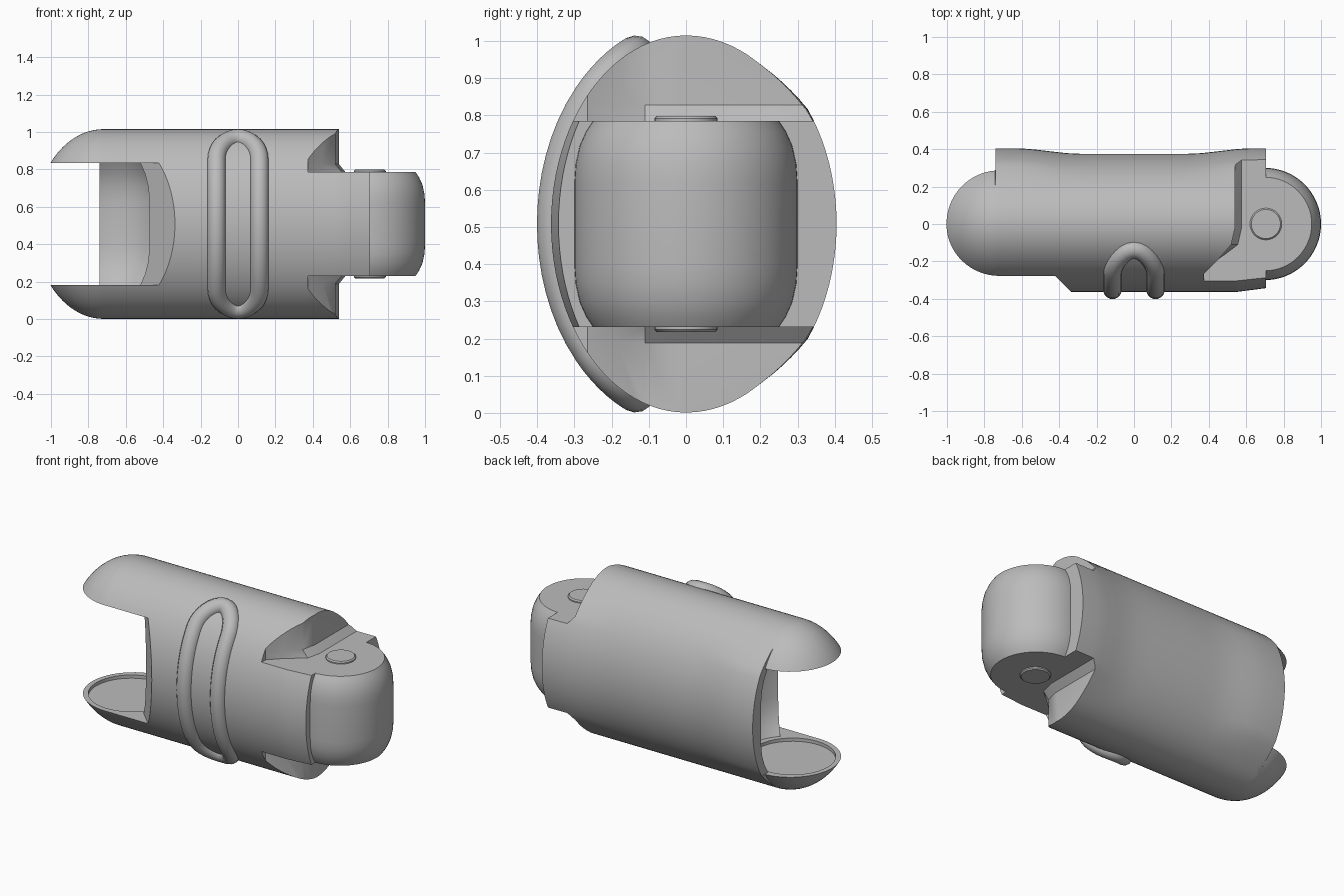
import bpy, bmesh, math

if "Cube" in bpy.data.objects:
    bpy.data.objects.remove(bpy.data.objects["Cube"])

MID, HALF_Z = 0.508, 0.507      # height of the centre line, half height
HALF_FRONT, HALF_BACK = 0.363, 0.375
PRONG_X, KNUCKLE_X = -0.72, 0.70

grey = bpy.data.materials.new("plain grey")
grey.use_nodes = True
grey.diffuse_color = (0.5, 0.5, 0.5, 1)
grey.node_tree.nodes["Principled BSDF"].inputs["Base Color"].default_value = (0.5, 0.5, 0.5, 1)


def loft(name, rings):
    """Closed solid skinned through rings of equal point count."""
    bm = bmesh.new()
    rows = [[bm.verts.new(p) for p in ring] for ring in rings]
    n = len(rows[0])
    for a, b in zip(rows, rows[1:]):
        for i in range(n):
            j = (i + 1) % n
            bm.faces.new((a[i], a[j], b[j], b[i]))
    bm.faces.new(rows[0])
    bm.faces.new(rows[-1])
    bmesh.ops.recalc_face_normals(bm, faces=bm.faces)
    mesh = bpy.data.meshes.new(name)
    bm.to_mesh(mesh)
    bm.free()
    mesh.materials.append(grey)
    obj = bpy.data.objects.new(name, mesh)
    bpy.context.collection.objects.link(obj)
    return obj


def turned(name, x, profile, n=64):
    """Solid of revolution about a vertical axis; profile is (radius, height)."""
    def ring(r, z):
        return [(x + r * math.cos(2 * math.pi * i / n),
                 r * math.sin(2 * math.pi * i / n), z) for i in range(n)]
    return loft(name, [ring(r, z) for r, z in profile])


def activate(obj):
    bpy.ops.object.select_all(action='DESELECT')
    obj.select_set(True)
    bpy.context.view_layer.objects.active = obj


def cut(obj, cutter):
    cutter.hide_render = True
    activate(obj)
    mod = obj.modifiers.new("cut", 'BOOLEAN')
    mod.operation, mod.solver, mod.object = 'DIFFERENCE', 'EXACT', cutter
    bpy.ops.object.modifier_apply(modifier=mod.name)
    bpy.data.objects.remove(cutter)


def smooth(obj, angle=32):
    activate(obj)
    bpy.ops.object.shade_smooth_by_angle(angle=math.radians(angle))


def mirrored(profile):
    """Complete an upper-half profile (radius, offset) about the centre line."""
    return ([(r, MID - z) for r, z in profile] +
            [(r, MID + z) for r, z in reversed(profile)])


# Body: oval barrel with a domed end and a flared back
def section(x, n=96):
    d = max(0, PRONG_X - x)
    scale = math.sqrt(1 - (d / 0.37) ** 2)
    t = min(1, max(0, (abs(x) - 0.28) / 0.36))
    flare = 0.03 * t * t * (3 - 2 * t) if x > -0.741 else 0
    front = HALF_FRONT - 0.02 * max(0, (x - 0.55) / 0.155)
    ring = []
    for i in range(n):
        a = 2 * math.pi * i / n
        y, z = math.cos(a) * scale, HALF_Z * math.sin(a) * scale
        if y > 0:
            y = y * HALF_BACK + flare * min(1, max(0, (0.43 - abs(z)) / 0.12))
        else:
            y *= front
        ring.append((x, y, MID + z))
    return ring


dome = [PRONG_X - 0.37 * math.sin(math.radians(a)) for a in range(80, 3, -4)]
stations = sorted(dome + [-0.74, -0.742, PRONG_X, 0.55, 0.705] +
                  [s * x / 100 for s in (-1, 1) for x in range(4, 69, 8) if x < 66])
body = loft("link_body", [section(x) for x in stations])

# Socket: turned cavity, swing opening to the front, shallow discs in the prongs
cut(body, turned("socket_cutter", -0.705, mirrored(
    [(0.255, 0.327), (0.29, 0.27), (0.315, 0.2), (0.325, 0.12)])))
opening = [(-0.74, 0.6), (-0.74, 0), (-0.70, 0), (-0.10, -0.6), (-1.3, -0.6), (-1.3, 0.6)]
cut(body, loft("opening_cutter", [[(x, y, MID + z) for x, y in opening]
                                  for z in (-0.327, 0.327)]))
cut(body, turned("prong_recess_cutter", -0.73, [(0.243, MID - 0.347), (0.243, MID + 0.347)]))

# Shoulders: clearance above and below the knuckle, with a sloped foot
shoulder = [(0.54, 0.6), (0.54, -0.02), (0.52, -0.11), (0.45, -0.19),
            (0.375, -0.265), (0.36, -0.6), (0.9, -0.6), (0.9, 0.6)]
for side in (-1, 1):
    foot = [(x + (0.035 if 0.5 < x < 0.6 else 0), y, MID + side * 0.277) for x, y in shoulder]
    upper = [[(x, y, MID + side * z) for x, y in shoulder] for z in (0.32, 0.7)]
    cut(body, loft("shoulder_cutter", [foot] + upper))
smooth(body)

# Knuckle: rounded drum at the other end
knuckle = turned("knuckle", KNUCKLE_X, mirrored(
    [(0.25, 0.277), (0.268, 0.25), (0.286, 0.21), (0.297, 0.16), (0.30, 0.11)]))
smooth(knuckle)

# Pin heads above and below the knuckle
for side, word in ((1, "top"), (-1, "bottom")):
    pin = turned(word + "_pin_head", KNUCKLE_X + 0.005,
                 [(0.085, MID + side * 0.26), (0.085, MID + side * 0.284),
                  (0.078, MID + side * 0.291)], 32)
    smooth(pin, 25)

# Front loop: a round bar bent to a long slot shape, hugging the barrel
BAR, RAD, STRAIGHT = 0.05, 0.115, 0.342
path = []
for side in (1, -1):
    for i in range(17):
        a = math.pi * i / 16
        path.append((side * RAD * math.cos(a), side * (STRAIGHT + RAD * math.sin(a))))
    for i in range(1, 16):
        path.append((-side * RAD, side * STRAIGHT * (1 - i / 8)))
curve = bpy.data.curves.new("front_loop", 'CURVE')
curve.dimensions = '3D'
curve.bevel_depth = BAR
curve.bevel_resolution = 5
spline = curve.splines.new('POLY')
spline.points.add(len(path) - 1)
for point, (x, z) in zip(spline.points, path):
    y = -0.352 * math.sqrt(1 - (z / 0.495) ** 2)
    point.co = (x, y, MID + z, 1)
spline.use_cyclic_u = True
curve.materials.append(grey)
loop = bpy.data.objects.new("front_loop", curve)
bpy.context.collection.objects.link(loop)
activate(loop)
bpy.ops.object.convert(target='MESH')
smooth(bpy.context.view_layer.objects.active, 60)
